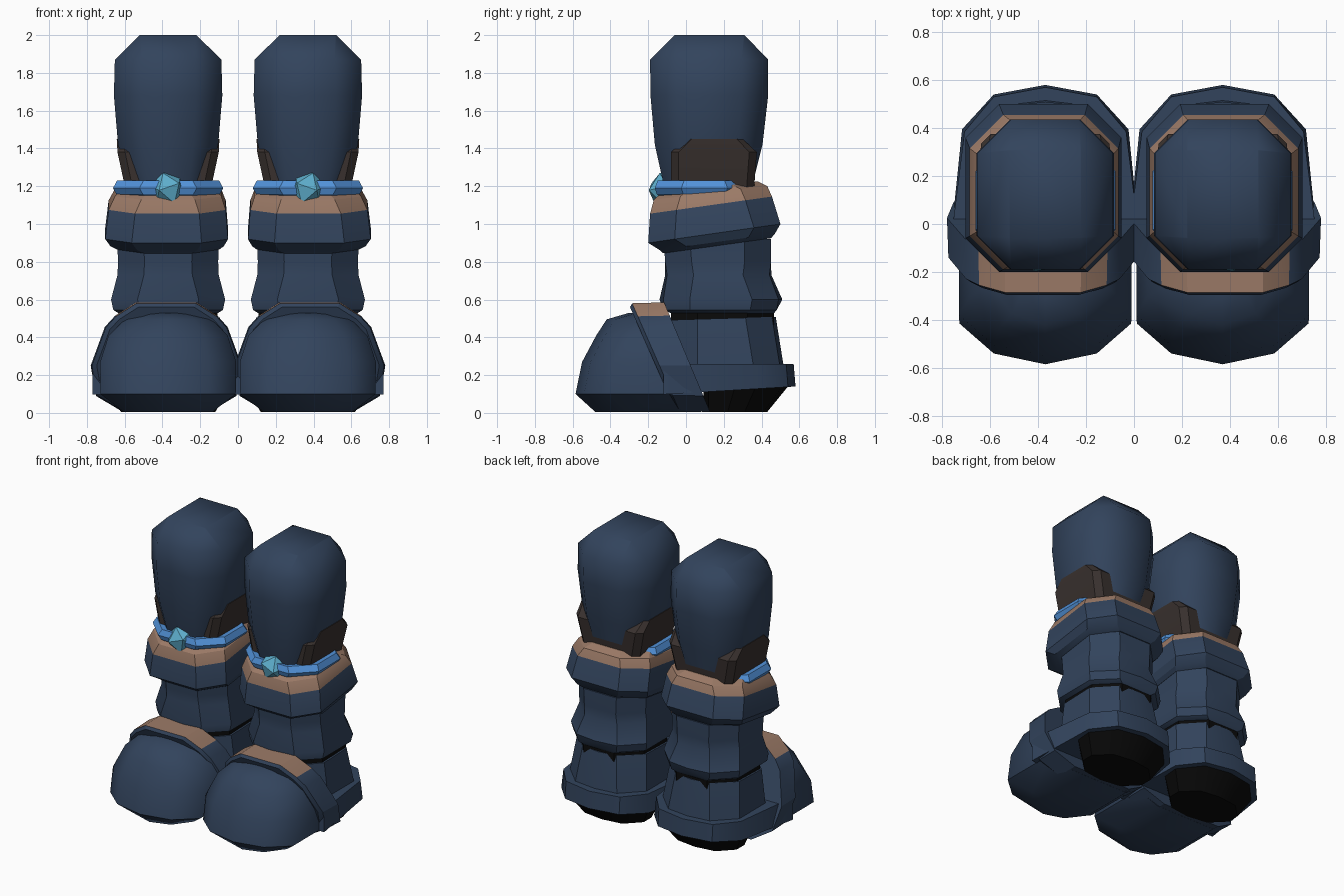
import bpy, bmesh, math, random
from mathutils import Vector, Matrix

if "Cube" in bpy.data.objects:
    bpy.data.objects.remove(bpy.data.objects["Cube"])

CX = 0.37  # centre line of the right boot


def material(name, rgb):
    m = bpy.data.materials.new(name)
    m.diffuse_color = (*rgb, 1)
    m.use_nodes = True
    m.node_tree.nodes["Principled BSDF"].inputs["Base Color"].default_value = m.diffuse_color
    return m


NAVY = material("navy leather", (0.032, 0.057, 0.108))
TAN = material("tan lining", (0.33, 0.195, 0.135))
BROWN = material("dark brown", (0.04, 0.03, 0.027))
BLACK = material("black sole", (0.003, 0.003, 0.003))
BLUE = material("bright blue", (0.085, 0.29, 0.70))
GEM = material("gem blue", (0.11, 0.42, 0.60))


def finish(bm, name, mats, angle, rule=None):
    """Turn a bmesh into an object, colour it, shade it and mirror it to the left boot."""
    bmesh.ops.recalc_face_normals(bm, faces=bm.faces)
    bm.normal_update()
    if rule:
        for f in bm.faces:
            f.material_index = rule(f)
    me = bpy.data.meshes.new(name)
    bm.to_mesh(me)
    bm.free()
    for m in mats:
        me.materials.append(m)
    ob = bpy.data.objects.new(name, me)
    bpy.context.collection.objects.link(ob)
    bpy.ops.object.select_all(action='DESELECT')
    ob.select_set(True)
    bpy.context.view_layer.objects.active = ob
    if angle:
        bpy.ops.object.shade_smooth_by_angle(angle=math.radians(angle))
    mir = ob.modifiers.new("other_boot", 'MIRROR')
    mir.use_mirror_merge = False
    mir.use_clip = False
    return ob


def loft(name, rings, mats, angle=35, rule=None):
    """Skin a stack of equal-length point rings and cap both ends."""
    bm = bmesh.new()
    vs = [[bm.verts.new(p) for p in r] for r in rings]
    n = len(vs[0])
    for k, (a, b) in enumerate(zip(vs, vs[1:])):
        for i in range(n):
            j = (i + 1) % n
            bm.faces.new((a[i], a[j], b[j], b[i]))
    bm.faces.new(vs[0])
    bm.faces.new(vs[-1])
    return finish(bm, name, mats, angle, rule)


def ring(z, hx, y0, y1, ch=0.14, slope=0.0, bulge=0.0, cx=CX):
    """Chamfered rectangle with slightly pointed front and back, tilted along y."""
    cy, hy = (y0 + y1) / 2, (y1 - y0) / 2
    right = [(0, -hy), (hx - ch, -hy + bulge), (hx, -hy + ch + bulge),
             (hx, hy - ch - bulge), (hx - ch, hy - bulge), (0, hy)]
    pts = right + [(-x, y) for x, y in right[-2:0:-1]]
    return [(cx + x, cy + y, z + slope * y) for x, y in pts]


# upper leg with bevelled top
loft("upper_leg", [
    ring(1.15, 0.20, -0.11, 0.35, 0.10),
    ring(1.24, 0.212, -0.125, 0.36, 0.10),
    ring(1.42, 0.265, -0.165, 0.405, 0.13),
    ring(1.68, 0.287, -0.188, 0.435, 0.14),
    ring(1.87, 0.282, -0.19, 0.435, 0.14),
    ring(2.0, 0.15, -0.06, 0.31, 0.004)], [NAVY], 50)

# brown side panels showing through the leg
loft("side_panel", [
    ring(1.18, 0.225, -0.08, 0.36, 0.04),
    ring(1.38, 0.268, -0.08, 0.375, 0.04),
    ring(1.45, 0.272, 0.0, 0.30, 0.03)], [BROWN], 35)

# blue ankle band
loft("ankle_band", [
    ring(1.14, 0.25, -0.135, 0.33),
    ring(1.16, 0.275, -0.155, 0.35),
    ring(1.19, 0.292, -0.165, 0.36),
    ring(1.23, 0.27, -0.15, 0.345),
    ring(1.225, 0.22, -0.12, 0.33)], [BLUE], 20)

# faceted gem
random.seed(4)
bm = bmesh.new()
bmesh.ops.create_icosphere(bm, subdivisions=1, radius=0.106)
bmesh.ops.rotate(bm, verts=bm.verts, matrix=Matrix.Rotation(0.5, 3, (1, 0.6, 0.3)))
for v in bm.verts:
    v.co *= random.uniform(0.93, 1.03)
    v.co += Vector((CX, -0.10, 1.18))
finish(bm, "gem", [GEM], 0)

# folded cuff, tan above the fold
loft("cuff", [
    ring(0.885, 0.27, -0.12, 0.45, slope=0.14),
    ring(0.905, 0.30, -0.14, 0.47, slope=0.14, cx=0.375),
    ring(0.95, 0.325, -0.20, 0.50, slope=0.143, cx=0.378),
    ring(1.10, 0.31, -0.19, 0.455, slope=0.14, cx=0.375),
    ring(1.165, 0.282, -0.17, 0.43, slope=0.12),
    ring(1.195, 0.25, -0.13, 0.38, slope=0.12)], [NAVY, TAN], 22,
    lambda f: int(f.calc_center_median().z - 0.14 * (f.calc_center_median().y - 0.14) > 1.11))

# lower shaft flaring at the bottom
loft("shaft", [
    ring(0.52, 0.25, -0.06, 0.46),
    ring(0.545, 0.29, -0.12, 0.48),
    ring(0.60, 0.302, -0.14, 0.51, bulge=0.02),
    ring(0.73, 0.268, -0.11, 0.452, bulge=0.01),
    ring(0.80, 0.265, -0.11, 0.45),
    ring(0.92, 0.27, -0.12, 0.45)], [NAVY], 35)

# black gap between shaft and heel
loft("ankle_gap", [
    ring(0.45, 0.262, -0.08, 0.465),
    ring(0.54, 0.262, -0.08, 0.465)], [BLACK], 30)

# heel body
loft("heel_body", [
    ring(0.14, 0.31, -0.10, 0.53, bulge=0.02),
    ring(0.26, 0.305, -0.10, 0.515, bulge=0.02),
    ring(0.50, 0.275, -0.10, 0.475, bulge=0.02, slope=0.03)], [NAVY], 35)


# heel counter band
def heel_outline(z, grow, slope=0.0):
    right = [(0.40, -0.12), (0.352 + grow, 0.40 + grow),
             (0.215, 0.545 + grow), (0, 0.585 + grow)]
    pts = right + [(-x, y) for x, y in right[-2::-1]]
    return [(CX + x, y, z + slope * y) for x, y in pts]


loft("heel_band", [
    heel_outline(0.105, -0.005, 0.06),
    heel_outline(0.26, -0.015)], [NAVY], 35)

# black heel sole
loft("heel_sole", [
    ring(0.005, 0.25, 0.10, 0.43, 0.10, bulge=0.02),
    ring(0.14, 0.33, 0.09, 0.54, 0.14, bulge=0.03)], [BLACK], 30)


# rounded toe cap
def toe_ring(z, hx, yf, yb):
    right = [(0, yf), (hx * 0.6, yf + 0.045), (hx, yf + 0.17), (hx, yb)]
    pts = right + [(-x, y) for x, y in right[-1:0:-1]]
    return [(CX + x, y, z) for x, y in pts]


loft("toe", [
    toe_ring(0.005, 0.235, -0.48, 0.08),
    toe_ring(0.10, 0.358, -0.585, 0.03),
    toe_ring(0.27, 0.36, -0.55, -0.06),
    toe_ring(0.41, 0.315, -0.475, -0.12),
    toe_ring(0.495, 0.23, -0.42, -0.15),
    toe_ring(0.53, 0.14, -0.30, -0.10)], [NAVY], 50)


# instep strap: slanted arch with a tan top
def arch(front, scale, lift=0.0):
    right = [(0.23, 0.005), (0.372, 0.09), (0.40, 0.25), (0.325, 0.455),
             (0.27, 0.515), (0.16, 0.585)]
    pts = right + [(-x, z) for x, z in right[::-1]]
    out = []
    for x, z in pts:
        z = 0.27 + (z - 0.27) * scale
        y = -0.03 - 0.44 * z if front else 0.13 - 0.42 * z
        out.append((0.38 + x * scale, y + lift, max(z, 0.004)))
    return out


loft("instep_strap", [
    arch(True, 0.92, -0.02), arch(True, 0.985), arch(False, 1.0),
    arch(False, 0.86, 0.0)], [NAVY, TAN], 25,
    lambda f: int(f.calc_center_median().z > 0.53 and f.normal.z > 0.65
                  and f.calc_center_median().y > -0.27))
